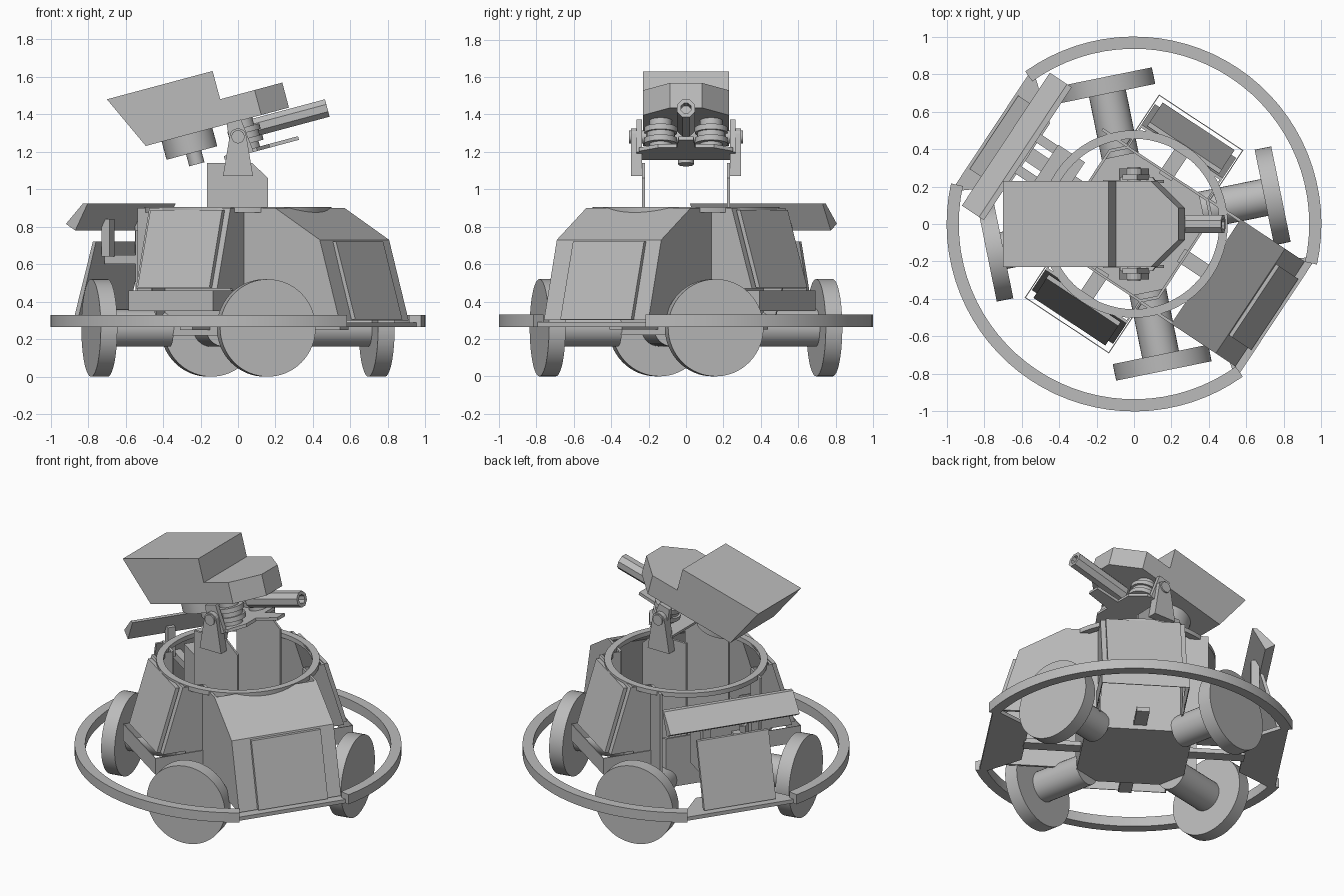
import bpy, bmesh
from math import radians, cos, sin, pi
from mathutils import Matrix, Vector

if "Cube" in bpy.data.objects:
    bpy.data.objects.remove(bpy.data.objects["Cube"], do_unlink=True)

grey = bpy.data.materials.new("plain_grey")
grey.use_nodes = True
grey.diffuse_color = (0.5, 0.5, 0.5, 1)
grey.node_tree.nodes["Principled BSDF"].inputs["Base Color"].default_value = (0.5, 0.5, 0.5, 1)


def finish(name, bm, matrix, smooth=False):
    bmesh.ops.recalc_face_normals(bm, faces=bm.faces)
    mesh = bpy.data.meshes.new(name)
    bm.to_mesh(mesh)
    bm.free()
    mesh.materials.append(grey)
    ob = bpy.data.objects.new(name, mesh)
    bpy.context.scene.collection.objects.link(ob)
    ob.matrix_world = matrix
    if smooth:
        bpy.ops.object.select_all(action='DESELECT')
        ob.select_set(True)
        bpy.context.view_layer.objects.active = ob
        bpy.ops.object.shade_smooth_by_angle(angle=radians(35))
    return ob


def prism(name, pts, lo, hi, matrix=Matrix(), axis='y'):
    """Extrude a profile: (x, z) along y, or (x, y) along z."""
    bm = bmesh.new()
    put = (lambda p, d: (p[0], d, p[1])) if axis == 'y' else (lambda p, d: (p[0], p[1], d))
    a = [bm.verts.new(put(p, lo)) for p in pts]
    b = [bm.verts.new(put(p, hi)) for p in pts]
    bm.faces.new(a)
    bm.faces.new(b)
    for i in range(len(pts)):
        j = (i + 1) % len(pts)
        bm.faces.new((a[i], a[j], b[j], b[i]))
    return finish(name, bm, matrix)


def box(name, x0, x1, y0, y1, z0, z1, matrix=Matrix()):
    return prism(name, [(x0, z0), (x1, z0), (x1, z1), (x0, z1)], y0, y1, matrix)


def cylinder(name, start, end, r, matrix=Matrix(), sides=48):
    start, end = Vector(start), Vector(end)
    d = end - start
    bm = bmesh.new()
    turn = Matrix.Translation((start + end) / 2) @ d.to_track_quat('Z', 'Y').to_matrix().to_4x4()
    bmesh.ops.create_cone(bm, cap_ends=True, segments=sides, radius1=r, radius2=r,
                          depth=d.length, matrix=turn)
    return finish(name, bm, matrix, sides > 12)


def hoop(name, inner, outer, z0, z1, a0=0, a1=360, steps=48, matrix=Matrix()):
    """Flat band; an open arc gets capped ends."""
    full = a1 - a0 >= 360
    bm = bmesh.new()
    rows = []
    for i in range(steps if full else steps + 1):
        t = radians(a0 + (a1 - a0) * i / steps)
        rows.append([bm.verts.new((r * cos(t), r * sin(t), z))
                     for r, z in ((inner, z0), (outer, z0), (outer, z1), (inner, z1))])
    for i in range(steps):
        p, q = rows[i], rows[(i + 1) % len(rows)]
        for k in range(4):
            bm.faces.new((p[k], p[(k + 1) % 4], q[(k + 1) % 4], q[k]))
    if not full:
        bm.faces.new(rows[0])
        bm.faces.new(rows[-1])
    return finish(name, bm, matrix, True)


def facing(deg):
    return Matrix.Rotation(radians(deg), 4, 'Z')


BASE = -33.5
closed, opened = facing(BASE), facing(BASE + 180)

# Wheels and axles
for i, deg in enumerate((-78.5, 11.5, 101.5, 191.5)):
    m = facing(deg)
    cylinder(f"wheel_{i}", (0.71, 0, 0.26), (0.8, 0, 0.26), 0.26, m, 64)
    cylinder(f"axle_{i}", (0.37, 0, 0.26), (0.72, 0, 0.26), 0.1, m, 32)

# Bumper ring in two arcs, with a straight tie across each gap
for i, m in enumerate((closed, opened)):
    hoop(f"bumper_{i}", 0.935, 1.0, 0.265, 0.33, 21, 159, 32, m)
    prism(f"bumper_tie_{i}", [(0.67, -0.2), (0.88, -0.37), (0.91, -0.37), (0.91, 0.37),
                              (0.88, 0.37), (0.67, 0.2)], 0.265, 0.29, m, 'z')

# Central hull: floor and low walls
A, B = 0.33, 0.26
octagon = [(A, -B), (A, B), (B, A), (-B, A), (-A, B), (-A, -B), (-B, -A), (B, -A)]
prism("hull_floor", octagon, 0.22, 0.25, closed, 'z')
for i in range(8):
    p, q = octagon[i], octagon[(i + 1) % 8]
    prism(f"hull_wall_{i}", [p, q, (q[0] * .96, q[1] * .96), (p[0] * .96, p[1] * .96)],
          0.22, 0.55, closed, 'z')
for i in range(4):
    box(f"hull_spoke_{i}", 0.3, 0.68 if i % 2 == 0 else 0.5, -0.04, 0.04, 0.25, 0.28,
        facing(BASE + 90 * i))

# Turret ring on top of the hull
hoop("turret_ring", 0.455, 0.5, 0.875, 0.905, steps=64)

# Closed armour cover
for s in (-1, 1):
    prism(f"cover_side_{s}", [(0.26, 0.3), (0.86, 0.3), (0.74, 0.73), (0.46, 0.9), (0.26, 0.9)],
          s * 0.32, s * 0.335, closed)
prism("cover_shell", [(0.46, 0.9), (0.745, 0.73), (0.87, 0.3), (0.85, 0.3), (0.73, 0.715), (0.46, 0.88)],
      -0.335, 0.335, closed)
plate = [(0.75, 0.72), (0.77, 0.72), (0.893, 0.305), (0.865, 0.305)]
prism("cover_plate", plate, -0.215, 0.24, closed)

# Opened armour bay: raised roof flap, lowered plate, inner machinery
for s in (-1, 1):
    prism(f"bay_side_{s}", [(0.26, 0.3), (0.42, 0.3), (0.42, 0.9), (0.26, 0.9)],
          s * 0.32, s * 0.335, opened)
    prism(f"flap_arm_{s}", [(0.7, 0.64), (0.75, 0.64), (0.75, 0.84), (0.7, 0.84)],
          s * 0.16 - 0.025, s * 0.16 + 0.025, opened)
    box(f"bay_arm_{s}", 0.55, 0.77, s * 0.1 - 0.025, s * 0.1 + 0.025, 0.6, 0.65, opened)
prism("roof_flap", [(0.68, 0.925), (0.71, 0.925), (0.82, 0.815), (0.76, 0.78)], -0.425, 0.425, opened)
prism("bay_plate", plate, -0.23, 0.24, opened)
box("bay_machine", 0.4, 0.57, -0.13, 0.13, 0.4, 0.78, opened)

# Two narrow door bays
for n, deg in enumerate((BASE + 90, BASE - 90)):
    m = facing(deg)
    for s in (-1, 1):
        prism(f"door_bay_side_{n}_{s}", [(0.33, 0.3), (0.4, 0.3), (0.45, 0.47), (0.59, 0.47), (0.46, 0.9), (0.33, 0.9)],
              s * 0.25, s * 0.26, m)
        box(f"door_tray_side_{n}_{s}", 0.33, 0.65, s * 0.265, s * 0.27, 0.35, 0.46, m)
    prism(f"door_frame_{n}", [(0.45, 0.9), (0.465, 0.9), (0.595, 0.47), (0.58, 0.47)], -0.26, 0.26, m)
    prism(f"door_panel_{n}", [(0.475, 0.89), (0.5, 0.89), (0.625, 0.475), (0.6, 0.475)], -0.23, 0.23, m)
    box(f"door_tray_front_{n}", 0.645, 0.65, -0.27, 0.27, 0.35, 0.46, m)

# Turret uprights and pivot brackets
arch = [(0.045 * cos(t), 1.28 + 0.045 * sin(t)) for t in (pi * k / 8 for k in range(9))]
for s in (-1, 1):
    prism(f"upright_{s}", [(-0.165, 0.25), (0.16, 0.25), (0.16, 1.06), (0.075, 1.14), (-0.165, 1.14)],
          s * 0.22, s * 0.235, Matrix())
    prism(f"pivot_bracket_{s}", arch + [(-0.08, 1.07), (0.08, 1.07)], s * 0.235, s * 0.295)
    cylinder(f"pivot_pin_{s}", (0, s * 0.2, 1.28), (0, s * 0.305, 1.28), 0.035)

# Tilted head
head = Matrix.Translation((0, 0, 1.28)) @ Matrix.Rotation(radians(-15), 4, 'Y')
prism("head_rear", [(-0.488, 0.08), (-0.04, 0.08), (-0.04, 0.374), (-0.624, 0.374)], -0.23, 0.23, head)
prism("head_front", [(-0.04, -0.23), (0.15, -0.23), (0.303, -0.085), (0.303, 0.085), (0.15, 0.23), (-0.04, 0.23)],
      0.08, 0.218, head, 'z')
cylinder("head_drum", (-0.26, 0, -0.02), (-0.26, 0, 0.09), 0.14, head)
cylinder("head_sensor", (-0.25, 0, -0.085), (-0.25, 0, 0), 0.042, head, 24)

# Cradle under the head
prism("cradle_tray", [(-0.1, -0.25), (0.08, -0.25), (0.15, -0.15), (0.15, -0.05), (0.31, -0.04),
                      (0.31, 0.04), (0.15, 0.05), (0.15, 0.15), (0.08, 0.25), (-0.1, 0.25)],
      -0.1, -0.08, head, 'z')
for s in (-1, 1):
    prism(f"cradle_cheek_{s}", [(-0.06, -0.1), (0.06, -0.1), (0.04, 0.085), (-0.04, 0.085)],
          s * 0.235, s * 0.265, head)
    for k, (z0, z1, r) in enumerate(((-0.08, -0.05, 0.06), (-0.05, -0.02, 0.088),
                                     (-0.02, 0.01, 0.075), (0.01, 0.04, 0.088), (0.04, 0.085, 0.06))):
        cylinder(f"spool_{s}_{k}", (0.04, s * 0.135, z0), (0.04, s * 0.135, z1), r, head, 32)

# Gun barrel with an open muzzle
along = head @ Matrix.Translation((0, 0, 0.025)) @ Matrix.Rotation(pi / 2, 4, 'Y') @ facing(22.5)
hoop("barrel", 0.03, 0.052, 0.1, 0.5, steps=8, matrix=along)
cylinder("barrel_core", (0, 0, 0.1), (0, 0, 0.44), 0.032, along, 8)
